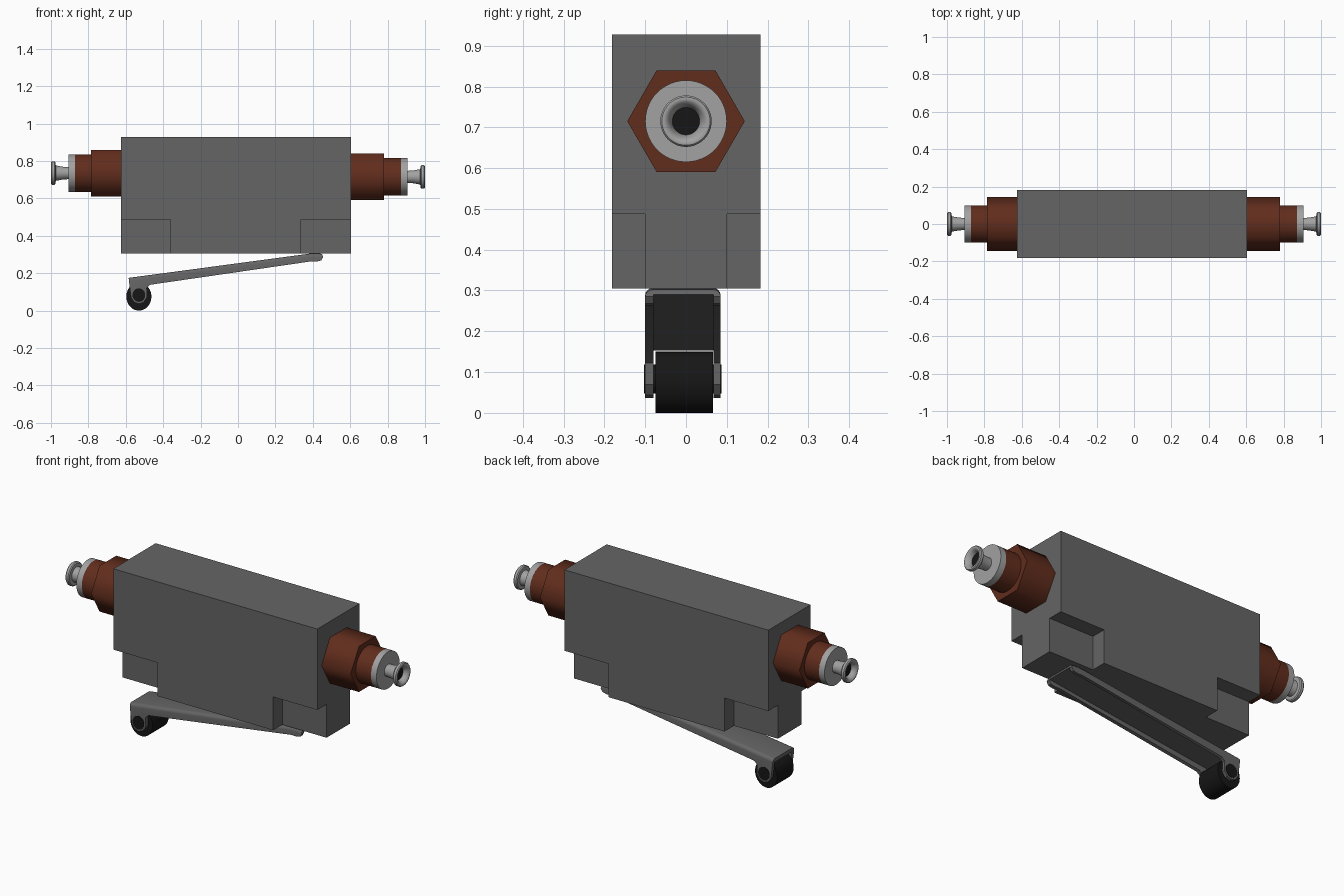
import bpy, bmesh, math
from mathutils import Matrix

if "Cube" in bpy.data.objects:
    bpy.data.objects.remove(bpy.data.objects["Cube"])


def material(name, r, g, b):
    m = bpy.data.materials.new(name)
    m.diffuse_color = (r, g, b, 1)
    m.use_nodes = True
    m.node_tree.nodes["Principled BSDF"].inputs["Base Color"].default_value = m.diffuse_color
    return m


GREY = material("dark_grey", 0.13, 0.13, 0.13)
BROWN = material("brown", 0.12, 0.026, 0.012)
SILVER = material("silver", 0.36, 0.36, 0.36)
BLACK = material("black", 0.008, 0.008, 0.008)


def finish(name, bm, mat=None, smooth=None):
    bmesh.ops.recalc_face_normals(bm, faces=bm.faces)
    me = bpy.data.meshes.new(name)
    bm.to_mesh(me)
    bm.free()
    ob = bpy.data.objects.new(name, me)
    bpy.context.collection.objects.link(ob)
    if mat:
        me.materials.append(mat)
    if smooth:
        bpy.ops.object.select_all(action='DESELECT')
        ob.select_set(True)
        bpy.context.view_layer.objects.active = ob
        bpy.ops.object.shade_smooth_by_angle(angle=math.radians(smooth))
    return ob


def add_box(bm, x0, x1, y0, y1, z0, z1):
    m = Matrix.Translation(((x0 + x1) / 2, (y0 + y1) / 2, (z0 + z1) / 2))
    m = m @ Matrix.Diagonal((x1 - x0, y1 - y0, z1 - z0, 1))
    bmesh.ops.create_cube(bm, size=1, matrix=m)


def extrude_y(profile, y0, y1):
    bm = bmesh.new()
    face = bm.faces.new([bm.verts.new((x, y0, z)) for x, z in profile])
    geo = bmesh.ops.extrude_face_region(bm, geom=[face])['geom']
    verts = [g for g in geo if isinstance(g, bmesh.types.BMVert)]
    bmesh.ops.translate(bm, verts=verts, vec=(0, y1 - y0, 0))
    return bm


def lathe_x(name, profile, side, z, mat, sides=48, smooth=35):
    """Revolve (x, radius) points about a line along x; side mirrors the part."""
    bm = bmesh.new()
    rings = [[bm.verts.new((side * x, r * math.cos(2 * math.pi * i / sides),
                            z + r * math.sin(2 * math.pi * i / sides)))
              for i in range(sides)] for x, r in profile]
    for a, b in zip(rings, rings[1:]):
        for i in range(sides):
            j = (i + 1) % sides
            bm.faces.new((a[i], a[j], b[j], b[i]))
    bm.faces.new(rings[0])
    bm.faces.new(rings[-1])
    return finish(name, bm, mat, smooth)


def cut(ob, cutter):
    mod = ob.modifiers.new("cut", 'BOOLEAN')
    mod.operation = 'DIFFERENCE'
    mod.solver = 'EXACT'
    mod.object = cutter
    cutter.hide_render = True
    cutter.hide_viewport = True


def cylinder_y(name, x, z, rx, rz, y0, y1, mat):
    pts = [(x + rx * math.cos(math.tau * i / 40), z + rz * math.sin(math.tau * i / 40))
           for i in range(40)]
    return finish(name, extrude_y(pts, y0, y1), mat, 35)


# Valve body with four notched lower corners
bm = bmesh.new()
add_box(bm, -0.625, 0.605, -0.181, 0.183, 0.305, 0.928)
body = finish("valve_body", bm, GREY)
bm = bmesh.new()
for x0, x1 in ((-0.7, -0.36), (0.338, 0.7)):
    for y0, y1 in ((-0.3, -0.101), (0.101, 0.3)):
        add_box(bm, x0, x1, y0, y1, 0.2, 0.487)
cut(body, finish("corner_notch_cutter", bm))

# Push-in fittings at both ends
for label, side, z, start, hex_end in (("right", 1, 0.715, 0.60, 0.78),
                                       ("left", -1, 0.735, 0.62, 0.785)):
    lathe_x(label + "_hex_nut", [(start, 0.144), (hex_end, 0.144)], side, z, BROWN, 6, 62)
    lathe_x(label + "_collar", [(hex_end - 0.01, 0.1), (0.872, 0.1)], side, z, BROWN)
    lathe_x(label + "_end_ring", [(0.871, 0.1), (0.905, 0.1)], side, z, SILVER)
    lathe_x(label + "_release_sleeve",
            [(0.9, 0.032), (0.935, 0.034), (0.974, 0.041), (0.976, 0.058), (0.981, 0.063),
             (0.994, 0.063), (0.999, 0.059), (1.0, 0.054), (0.997, 0.047),
             (0.988, 0.04), (0.973, 0.034), (0.93, 0.028)], side, z, SILVER)
    lathe_x(label + "_bore", [(0.93, 0.0285), (0.972, 0.0335)], side, z, BLACK)

# Lever: folded channel with lobes that hold the roller
outline = [(-0.585, 0.175), (0.38, 0.304), (0.43, 0.306), (0.45, 0.302), (0.455, 0.285),
           (0.445, 0.268), (0.42, 0.262), (0.39, 0.263), (-0.47, 0.138), (-0.488, 0.122),
           (-0.487, 0.07), (-0.505, 0.044), (-0.53, 0.036), (-0.555, 0.044), (-0.572, 0.07)]
bm = extrude_y(outline, -0.1, 0.085)
top_edges = [e for e in bm.edges if abs(e.verts[0].co.y - e.verts[1].co.y) < 1e-5
             and min(v.co.z + 0.132 * (-0.585 - v.co.x) for v in e.verts) > 0.165]
bmesh.ops.bevel(bm, geom=top_edges, offset=0.018, segments=4, profile=0.5, affect='EDGES')
lever = finish("lever", bm, GREY, 35)
channel = extrude_y([(-0.7, 0.137), (0.6, 0.309), (0.6, -0.1), (-0.7, -0.1)], -0.08, 0.068)
cut(lever, finish("channel_cutter", channel))

# Roller and its pin
cylinder_y("roller", -0.53, 0.075, 0.067, 0.075, -0.075, 0.066, BLACK)
cylinder_y("roller_pin", -0.53, 0.083, 0.034, 0.036, -0.103, 0.087, BLACK)
